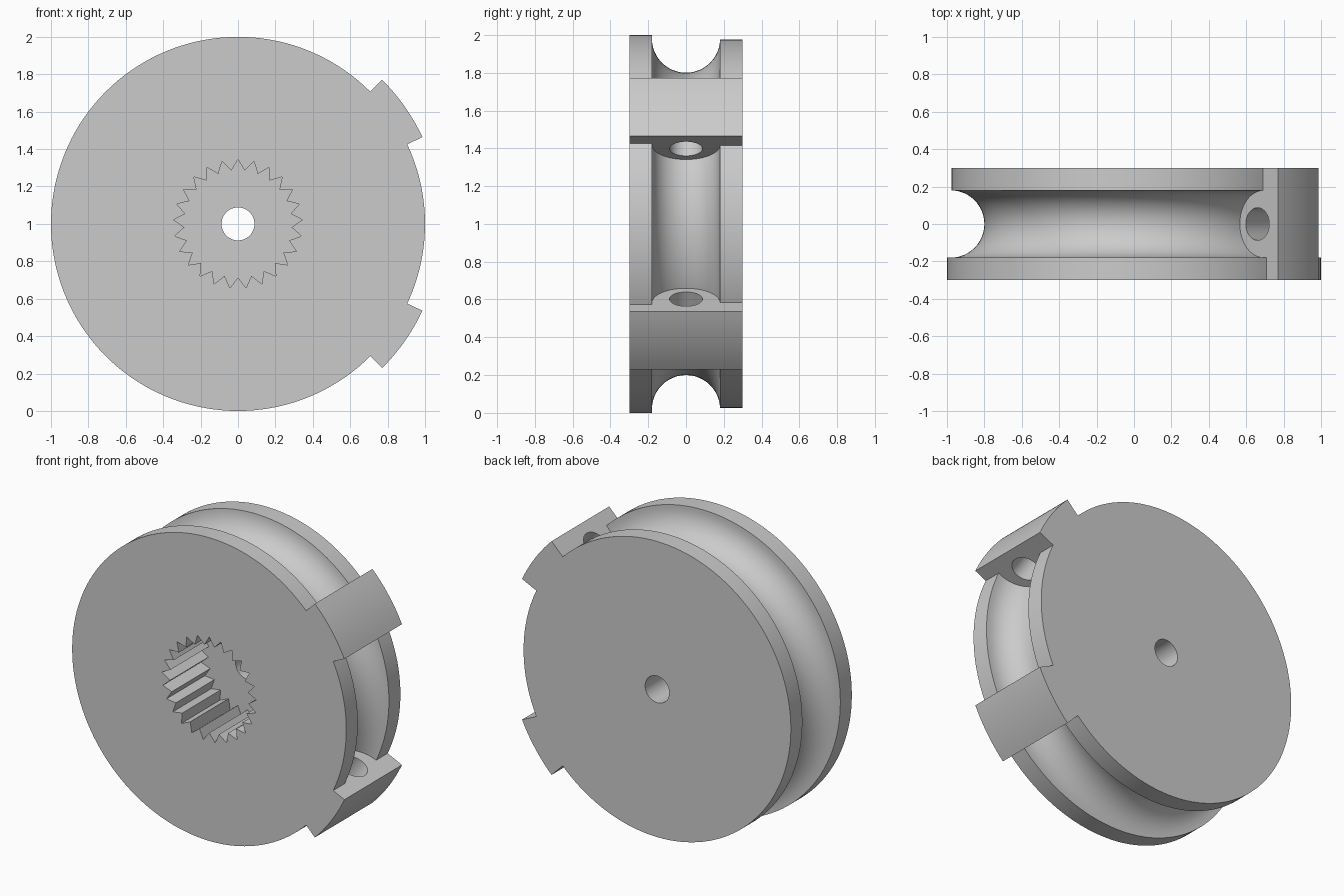
import bpy, bmesh
from math import sin, cos, pi, radians
from mathutils import Matrix, Vector

if "Cube" in bpy.data.objects:
    bpy.data.objects.remove(bpy.data.objects["Cube"])

HALF = 0.3            # half the wheel width
SEGMENTS = 144
LUG_ANGLES = (35.1, -35.1)

grey = bpy.data.materials.new("plain grey")
grey.use_nodes = True
grey.diffuse_color = (0.6, 0.6, 0.6, 1)
grey.node_tree.nodes["Principled BSDF"].inputs["Base Color"].default_value = (0.6, 0.6, 0.6, 1)


def finish(bm, name):
    bmesh.ops.recalc_face_normals(bm, faces=bm.faces[:])
    mesh = bpy.data.meshes.new(name)
    bm.to_mesh(mesh)
    bm.free()
    obj = bpy.data.objects.new(name, mesh)
    obj.data.materials.append(grey)
    bpy.context.collection.objects.link(obj)
    return obj


def polar(radius, angle, y):
    return Vector((radius * cos(angle), y, 1 + radius * sin(angle)))


def prism(points, y0, y1, name):
    """Extrude a polar outline (radius, angle) along the axle."""
    bm = bmesh.new()
    face = bm.faces.new([bm.verts.new(polar(r, a, y0)) for r, a in points])
    ext = bmesh.ops.extrude_face_region(bm, geom=[face])
    moved = [v for v in ext["geom"] if isinstance(v, bmesh.types.BMVert)]
    bmesh.ops.translate(bm, verts=moved, vec=(0, y1 - y0, 0))
    return finish(bm, name)


def cylinder(radius, length, matrix, name):
    bm = bmesh.new()
    bmesh.ops.create_cone(bm, cap_ends=True, segments=48, radius1=radius,
                          radius2=radius, depth=length, matrix=matrix)
    return finish(bm, name)


def combine(target, other, operation):
    mod = target.modifiers.new(operation.lower(), "BOOLEAN")
    mod.operation, mod.solver, mod.object = operation, "EXACT", other
    bpy.context.view_layer.objects.active = target
    bpy.ops.object.modifier_apply(modifier=mod.name)
    bpy.data.objects.remove(other)


# Wheel: revolved rim profile with a round groove and a smaller back flange
groove = [(0.98 - 0.18 * sin(pi * i / 24), -0.18 * cos(pi * i / 24)) for i in range(24)]
profile = [(1, -HALF), (1, -0.18)] + groove + [(0.975, 0.18), (0.975, HALF)]
bm = bmesh.new()
rings = [[bm.verts.new(polar(r, 2 * pi * k / SEGMENTS, y)) for k in range(SEGMENTS)]
         for r, y in profile]
for a, b in zip(rings, rings[1:]):
    for k in range(SEGMENTS):
        n = (k + 1) % SEGMENTS
        bm.faces.new((a[k], a[n], b[n], b[k]))
bm.faces.new(rings[0])
bm.faces.new(rings[-1])
wheel = finish(bm, "grooved_wheel")

# Lugs bridging the groove, each with a cross hole for the cord
for degrees in LUG_ANGLES:
    mid, half = radians(degrees), radians(9.9)
    arc = [(1.09, mid - half + 2 * half * i / 10) for i in range(11)]
    lug = prism([(0.7, mid - half)] + arc + [(0.7, mid + half)], -HALF, HALF, "lug")
    combine(wheel, lug, "UNION")
for degrees in LUG_ANGLES:
    mid = radians(degrees)
    tangent = Vector((-sin(mid), 0, cos(mid)))
    turn = tangent.to_track_quat("Z", "Y").to_matrix().to_4x4()
    hole = cylinder(0.087, 0.5, Matrix.Translation(polar(0.92, mid, 0)) @ turn, "cord_hole")
    combine(wheel, hole, "DIFFERENCE")

# Splined socket in the front and a screw hole through to the back
TEETH = 25
star = [(0.287 if i % 2 else 0.345, pi / 2 + pi * i / TEETH) for i in range(2 * TEETH)]
combine(wheel, prism(star, -HALF - 0.1, 0.1, "spline_socket"), "DIFFERENCE")
axle = Matrix.Translation((0, 0, 1)) @ Matrix.Rotation(pi / 2, 4, "X")
combine(wheel, cylinder(0.088, 1, axle, "screw_hole"), "DIFFERENCE")

# Smooth the curved surfaces, keep the edges crisp
for obj in bpy.context.selected_objects:
    obj.select_set(False)
wheel.select_set(True)
bpy.context.view_layer.objects.active = wheel
bpy.ops.object.shade_smooth_by_angle(angle=radians(25))
